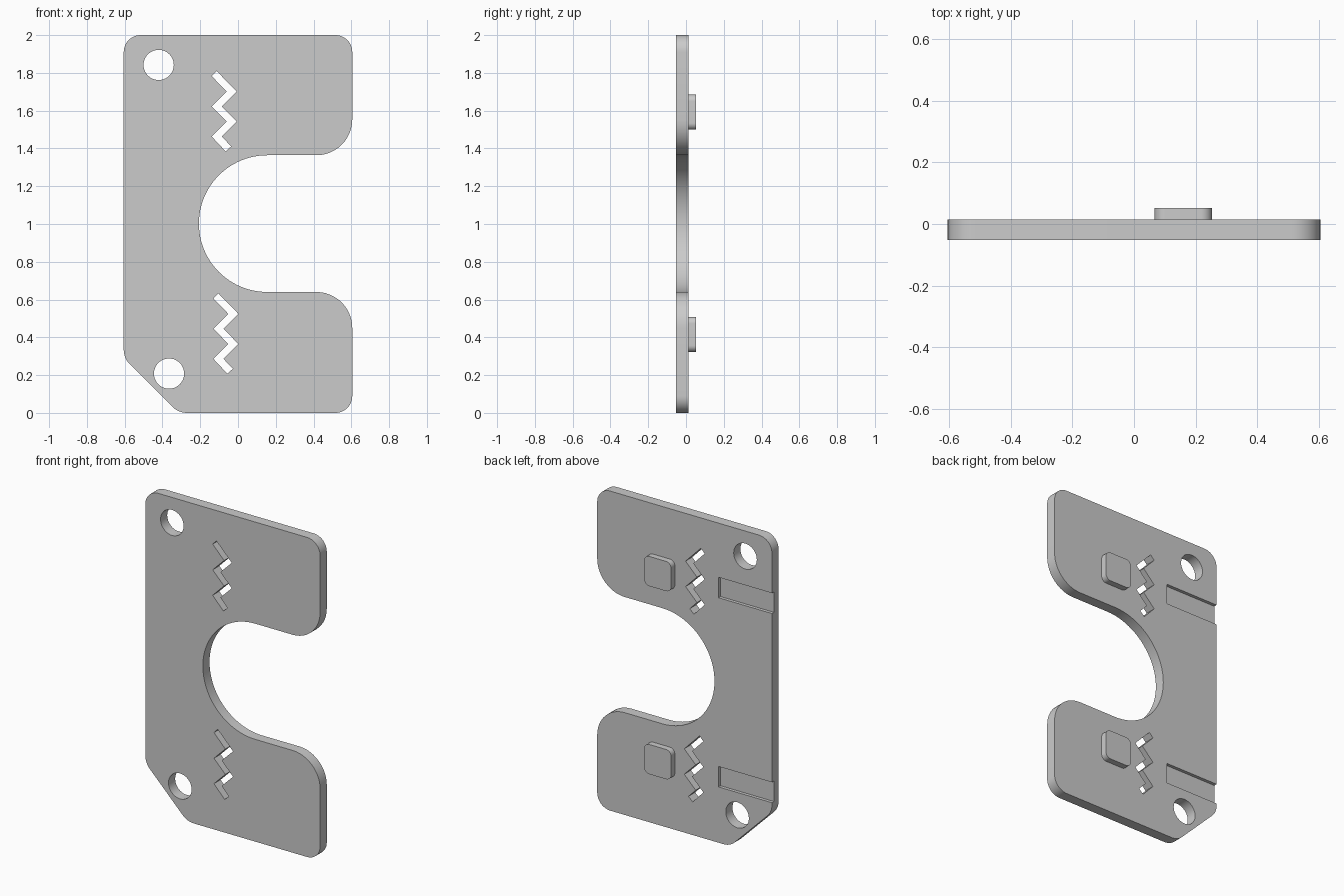
import bpy, bmesh, math
from mathutils import Vector

cube = bpy.data.objects.get("Cube")
if cube:
    bpy.data.objects.remove(cube, do_unlink=True)

grey = bpy.data.materials.new("plain grey")
grey.use_nodes = True
COLOUR = (0.6, 0.6, 0.6, 1)
grey.diffuse_color = COLOUR
grey.node_tree.nodes["Principled BSDF"].inputs["Base Color"].default_value = COLOUR

FRONT, BACK, PAD_TOP = -0.052, 0.014, 0.052


def arc(cx, cz, r, start, end, steps):
    """Points on an arc, angles in degrees."""
    angles = [math.radians(start + (end - start) * i / steps) for i in range(steps + 1)]
    return [(cx + r * math.cos(a), cz + r * math.sin(a)) for a in angles]


def fillet(before, corner, after, r, steps=12):
    """Round one convex corner of a counter-clockwise outline."""
    c = Vector(corner)
    u, v = (Vector(before) - c).normalized(), (Vector(after) - c).normalized()
    opening = math.acos(u.dot(v))
    centre = c + (u + v).normalized() * r / math.sin(opening / 2)
    middle = math.degrees(math.atan2(c.y - centre.y, c.x - centre.x))
    half_turn = 90 - math.degrees(opening) / 2
    return arc(centre.x, centre.y, r, middle - half_turn, middle + half_turn, steps)


def rounded(corners):
    """Outline from (x, z, radius) corners."""
    pts = [c[:2] for c in corners]
    out = []
    for i, (x, z, r) in enumerate(corners):
        out += fillet(pts[i - 1], (x, z), pts[(i + 1) % len(pts)], r) if r else [(x, z)]
    return out


def slab(name, outline, y0, y1):
    """Extrude an x-z outline from y0 to y1."""
    bm = bmesh.new()
    face = bm.faces.new([bm.verts.new((x, y0, z)) for x, z in outline])
    ext = bmesh.ops.extrude_face_region(bm, geom=[face])["geom"]
    bmesh.ops.translate(bm, vec=(0, y1 - y0, 0),
                        verts=[g for g in ext if isinstance(g, bmesh.types.BMVert)])
    bmesh.ops.recalc_face_normals(bm, faces=bm.faces)
    mesh = bpy.data.meshes.new(name)
    bm.to_mesh(mesh)
    bm.free()
    mesh.materials.append(grey)
    obj = bpy.data.objects.new(name, mesh)
    bpy.context.collection.objects.link(obj)
    return obj


def box(x0, x1, z0, z1, r=0):
    return rounded([(x0, z0, r), (x1, z0, r), (x1, z1, r), (x0, z1, r)])


def activate(obj):
    bpy.ops.object.select_all(action="DESELECT")
    obj.select_set(True)
    bpy.context.view_layer.objects.active = obj


# Plate: rounded corners, clipped lower corner and an open round-ended mouth
W = 0.605
bottom = rounded([(-W, 1.0, 0), (-W, 0.29, 0.11), (-0.315, 0, 0.11),
                  (W, 0, 0.09), (W, 0.64, 0.19), (0.155, 0.64, 0)])
mouth = arc(0.155, 1.002, 0.362, 270, 90, 48)
top = rounded([(0.155, 1.364, 0), (W, 1.364, 0.19), (W, 2, 0.09),
               (-W, 2, 0.09), (-W, 1.0, 0)])
plate = slab("plate", bottom[:-1] + mouth + top[1:-1], FRONT, BACK)

# Cutters: two bolt holes, two zigzag slots and two shallow side grooves
cutters = [slab("bolt_hole", arc(x, z, 0.08, 0, 351, 39), -0.2, 0.2)
           for x, z in ((-0.42, 1.842), (-0.365, 0.208))]

right_side = [(-0.113, 1.81), (-0.007, 1.701), (-0.086, 1.622),
              (-0.007, 1.542), (-0.086, 1.463), (-0.036, 1.411)]
left_side = [(-0.065, 1.384), (-0.139, 1.463), (-0.06, 1.542),
             (-0.139, 1.622), (-0.06, 1.701), (-0.139, 1.783)]
for dx, dz in ((0, 0), (0.009, -1.177)):
    zigzag = [(x + dx, z + dz) for x, z in right_side + left_side]
    cutters.append(slab("zigzag_slot", zigzag, -0.2, 0.2))

for z in (1.597, 0.413):
    cutters.append(slab("side_groove", box(-0.8, -0.235, z - 0.064, z + 0.064),
                        BACK - 0.02, 0.2))

activate(plate)
for cutter in cutters:
    cutter.hide_render = True
    mod = plate.modifiers.new("cut", "BOOLEAN")
    mod.operation, mod.solver, mod.object = "DIFFERENCE", "EXACT", cutter
    bpy.ops.object.modifier_apply(modifier=mod.name)
for cutter in cutters:
    bpy.data.objects.remove(cutter, do_unlink=True)

# Raised square pads on the back
pads = [slab(name, box(0.067, 0.253, z - 0.093, z + 0.093, 0.035), BACK - 0.005, PAD_TOP)
        for name, z in (("upper_pad", 1.592), ("lower_pad", 0.415))]

for obj in [plate] + pads:
    activate(obj)
    bpy.ops.object.shade_smooth_by_angle(angle=math.radians(30))
